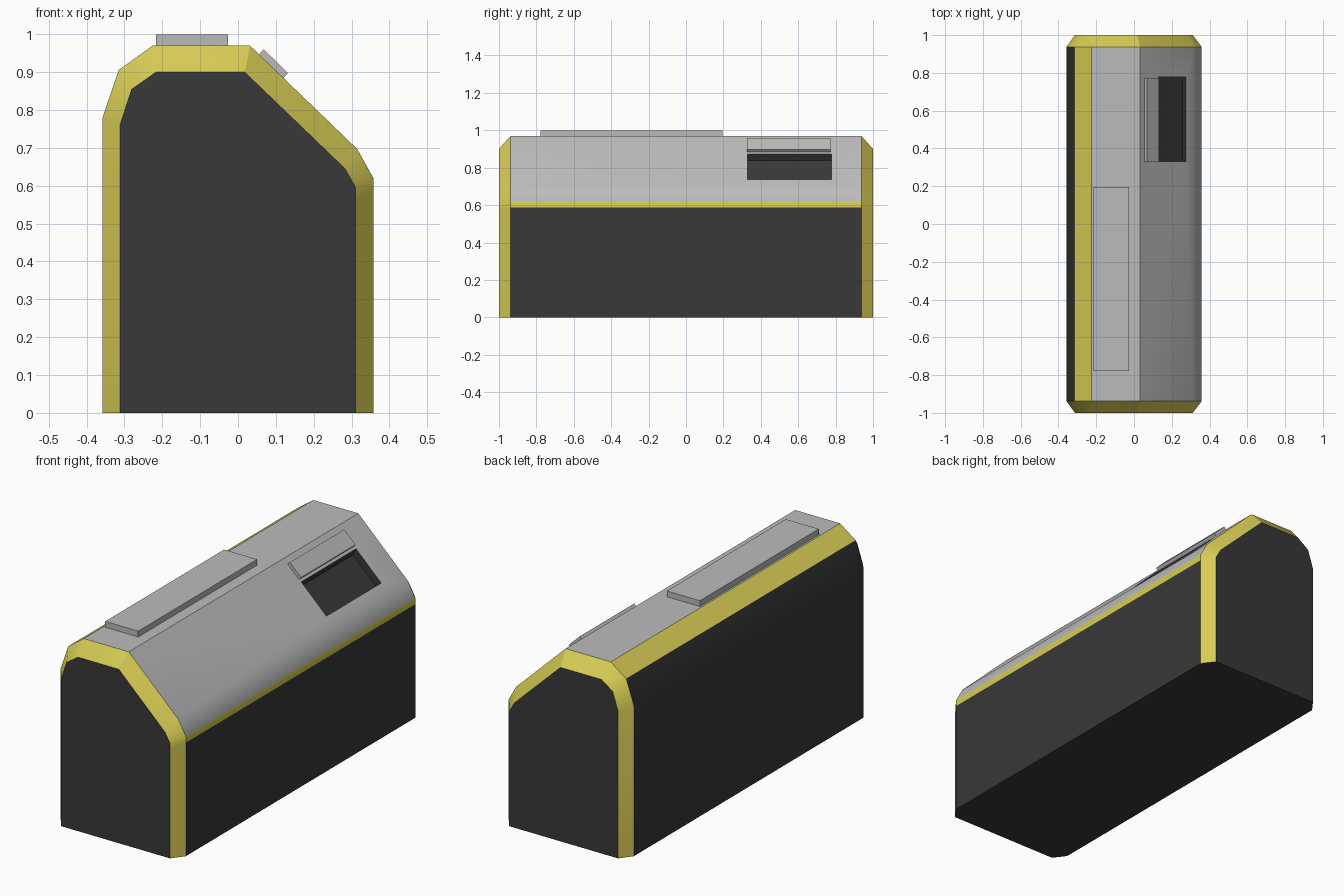
import bpy, bmesh, math

if "Cube" in bpy.data.objects:
    bpy.data.objects.remove(bpy.data.objects["Cube"])


def material(name, color):
    m = bpy.data.materials.new(name)
    m.diffuse_color = (*color, 1)
    m.use_nodes = True
    m.node_tree.nodes["Principled BSDF"].inputs["Base Color"].default_value = m.diffuse_color
    return m


dark = material("dark_panel", (0.04, 0.04, 0.04))
yellow = material("yellow_trim", (0.68, 0.6, 0.09))
grey = material("grey_roof", (0.5, 0.5, 0.5))


def finish(name, bm, mats):
    bmesh.ops.remove_doubles(bm, verts=bm.verts, dist=1e-5)
    bmesh.ops.recalc_face_normals(bm, faces=bm.faces)
    mesh = bpy.data.meshes.new(name)
    bm.to_mesh(mesh)
    bm.free()
    for m in mats:
        mesh.materials.append(m)
    ob = bpy.data.objects.new(name, mesh)
    bpy.context.collection.objects.link(ob)
    return ob


def prism(name, profile, y0, y1, mat):
    bm = bmesh.new()
    a, b = ([bm.verts.new((x, y, z)) for x, z in profile] for y in (y0, y1))
    bm.faces.new(a)
    bm.faces.new(b)
    n = len(a)
    for i in range(n):
        bm.faces.new((a[i], a[(i + 1) % n], b[(i + 1) % n], b[i]))
    return finish(name, bm, [mat])


# Cross-sections (x, z): full body, and the smaller end panels
OUTER = [(-0.358, 0), (-0.358, 0.78), (-0.315, 0.906), (-0.226, 0.97), (0.032, 0.97),
         (0.315, 0.697), (0.358, 0.62), (0.358, 0.587), (0.358, 0)]
INNER = [(-0.312, 0), (-0.312, 0.76), (-0.281, 0.855), (-0.217, 0.9), (0.018, 0.9),
         (0.283, 0.645), (0.311, 0.595), (0.311, 0.565), (0.311, 0)]
# Colour of each strip along the body: 0 dark, 1 yellow, 2 grey
STRIPS = [0, 0, 1, 2, 2, 2, 1, 0]
SLOPE = 4

# Body: four rings of vertices lofted along y
bm = bmesh.new()
rings = [[bm.verts.new((x, y, z)) for x, z in prof]
         for prof, y in ((INNER, -1), (OUTER, -0.938), (OUTER, 0.938), (INNER, 1))]


def face(verts, mat):
    bm.faces.new(verts).material_index = mat


for r in range(3):
    a, b = rings[r], rings[r + 1]
    for i in range(8):
        if r == 1 and i == SLOPE:
            continue
        face((a[i], a[i + 1], b[i + 1], b[i]), STRIPS[i] if r == 1 else 1)
face(rings[0], 0)
face(rings[3], 0)
face([r[0] for r in rings] + [r[8] for r in reversed(rings)], 0)

# Sloped roof panel framed around a shallow window recess
a, b = rings[1], rings[2]
edge = [a[SLOPE], a[SLOPE + 1], b[SLOPE + 1], b[SLOPE]]
hole_pts = [(0.131, 0.33), (0.275, 0.33), (0.275, 0.778), (0.131, 0.778)]
(x0, z0), (x1, z1) = OUTER[SLOPE], OUTER[SLOPE + 1]
hole = [bm.verts.new((x, y, z0 + (x - x0) * (z1 - z0) / (x1 - x0))) for x, y in hole_pts]
floor = [bm.verts.new((v.co.x - 0.018, v.co.y, v.co.z - 0.037)) for v in hole]
for i in range(4):
    j = (i + 1) % 4
    face((edge[i], edge[j], hole[j], hole[i]), 2)
    face((hole[i], hole[j], floor[j], floor[i]), 0)
face(floor, 0)
body = finish("body", bm, [dark, yellow, grey])
bpy.context.view_layer.objects.active = body
body.select_set(True)
bpy.ops.object.shade_smooth_by_angle(angle=math.radians(30))

# Long raised plate on the roof
prism("roof_plate", [(-0.216, 0.965), (-0.216, 1), (-0.027, 1), (-0.027, 0.965)],
      -0.777, 0.195, grey)

# Small hatch cover above the recess
prism("hatch_cover", [(0.053, 0.944), (0.068, 0.96), (0.132, 0.898), (0.118, 0.882)],
      0.327, 0.772, grey)
